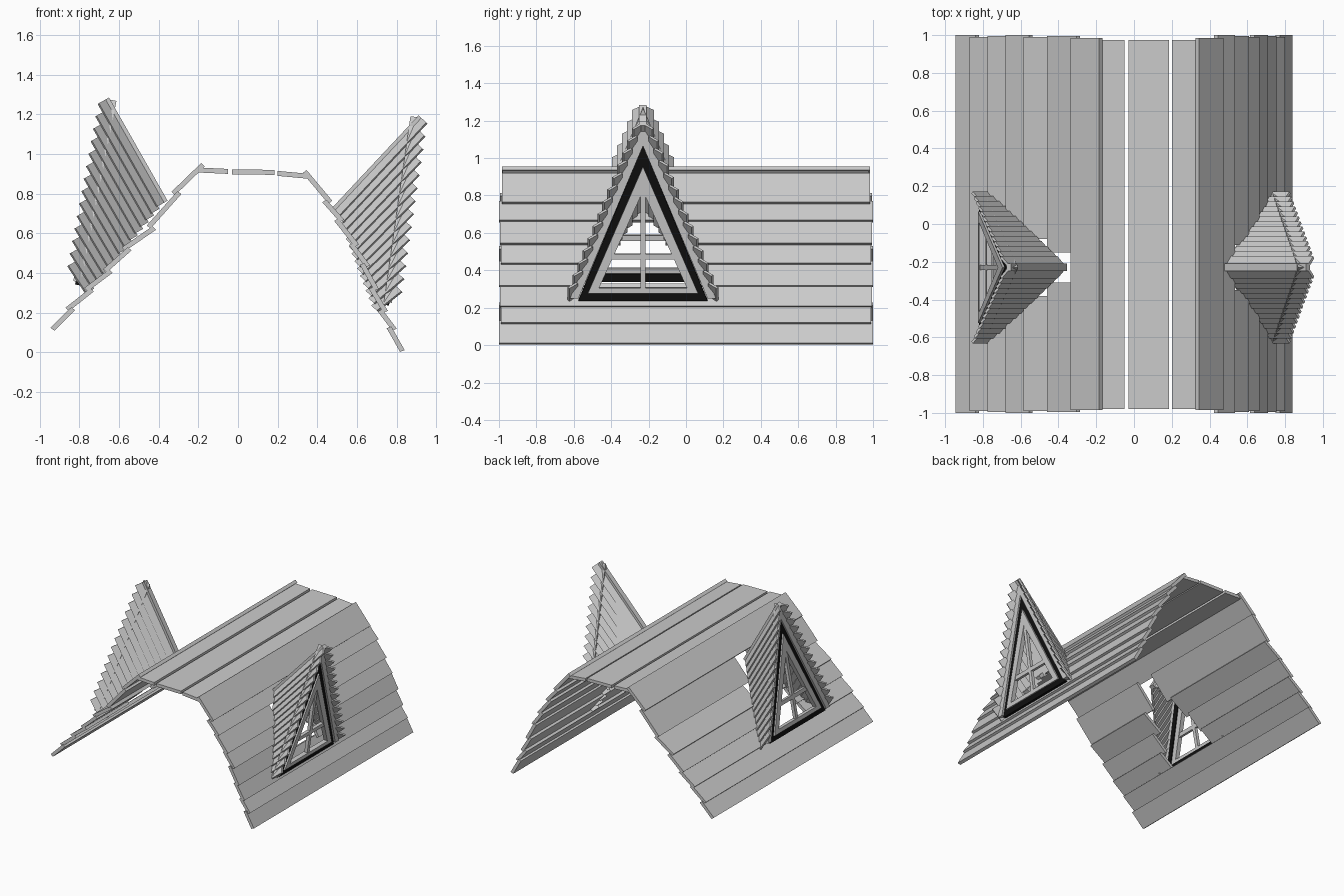
import bpy, bmesh
from mathutils import Vector as V

if "Cube" in bpy.data.objects:
    bpy.data.objects.remove(bpy.data.objects["Cube"])

YC = -0.23  # dormer centre line

black = bpy.data.materials.new("black_trim")
black.diffuse_color = (0.005, 0.005, 0.005, 1)
black.use_nodes = True
black.node_tree.nodes["Principled BSDF"].inputs["Base Color"].default_value = black.diffuse_color


def build(name, slabs, mat=None):
    """One object from many slabs; each slab is (outline, thickness vector)."""
    bm = bmesh.new()
    for pts, off in slabs:
        a = [bm.verts.new(p) for p in pts]
        b = [bm.verts.new(V(p) + off) for p in pts]
        bm.faces.new(a)
        bm.faces.new(b[::-1])
        for i in range(len(a)):
            j = (i + 1) % len(a)
            bm.faces.new((a[i], b[i], b[j], a[j]))
    bmesh.ops.recalc_face_normals(bm, faces=bm.faces)
    me = bpy.data.meshes.new(name)
    bm.to_mesh(me)
    bm.free()
    ob = bpy.data.objects.new(name, me)
    bpy.context.collection.objects.link(ob)
    if mat:
        me.materials.append(mat)
    return ob


def plank(lo, hi, y0, y1, n, t=0.025):
    pts = [V((lo.x, y0, lo.z)), V((lo.x, y1, lo.z)), V((hi.x, y1, hi.z)), V((hi.x, y0, hi.z))]
    return pts, -n * t


def roof_side(name, profile, gaps):
    """Lapped planks up one slope, split around the dormer opening."""
    P = [V((x, 0, z)) for x, z in profile]
    sx = 1 if P[0].x > 0 else -1
    slabs = []
    for i in range(len(P) - 1):
        d = (P[i + 1] - P[i]).normalized()
        n = V((sx * d.z, 0, abs(d.x)))
        hi = P[i + 1] + (d * 0.02 - n * 0.022 if i < len(P) - 2 else V())
        end = (1.0, 0.99, 0.995)[i % 3] if i < len(P) - 2 else 0.985
        if i in gaps:
            slabs += [plank(P[i], hi, -end, YC - gaps[i], n), plank(P[i], hi, YC + gaps[i], end, n)]
        else:
            slabs.append(plank(P[i], hi, -end, end, n))
    build(name, slabs)


# roof slopes
roof_side("right_roof_planks",
          [(.84, .012), (.80, .12), (.755, .21), (.71, .32), (.665, .44), (.61, .545),
           (.535, .67), (.475, .765), (.345, .92)], {3: .23, 4: .19, 5: .12})
roof_side("left_roof_planks",
          [(-.945, .125), (-.87, .225), (-.775, .325), (-.68, .42), (-.585, .53),
           (-.46, .64), (-.335, .81), (-.185, .955)], {2: .23, 3: .2, 4: .15, 5: .08})

# flat top planks
build("top_roof_planks", [plank(V((a, 0, za)), V((b, 0, zb)), -.98, .975, V((0, 0, 1)))
                          for a, za, b, zb in ((-.2, .932, -.05, .925), (-.03, .923, .185, .92),
                                               (.2, .915, .36, .9))])


def dormer(side, tip, back, low_front, low_rear, base, courses=14):
    T, B, LF, LR, W = (V((p[0], YC, p[1])) for p in (tip, back, low_front, low_rear, base))
    ridge = (T - B).normalized()
    up = V((-ridge.z, 0, ridge.x))
    if up.z < 0:
        up = -up

    # ridge board
    hw = V((0, .02, 0))
    build(side + "_dormer_ridge", [([T - hw, T + hw, B + hw, B - hw], -up * .03)])

    # lapped side boards running parallel to the ridge
    slabs = []
    for s in (-1, 1):
        y0, y1 = V((0, s * .015, 0)), V((0, s * .385, 0))
        D = (LF + LR) / 2 + y1 - (T + B) / 2 - y0
        e = D - ridge * D.dot(ridge)
        width = e.length / courses
        e.normalize()
        n = ridge.cross(e)
        if n.y * s < 0:
            n = -n
        for i in range(courses):
            t = i / courses
            F = (T + y0).lerp(LF + y1, t) - up * .015
            R = (B + y0).lerp(LR + y1, t) - up * .015
            drop = e * width * 1.25 + n * .014
            slabs.append(([F, R, R + drop, F + drop], -n * .014))
    build(side + "_dormer_boards", slabs)

    # triangular window, laid out in (y, height) on the leaning front
    H = T - W
    out = V((H.z, 0, -H.x)).normalized()
    if out.x * T.x < 0:
        out = -out

    def at(y, z, o=0):
        return W + V((0, y, 0)) + H * ((z - .25) / .94) + out * o

    def tri(hw, z0, z1):
        return [(-hw, z0), (0, z1), (hw, z0)]

    def ring(name, A, Bt, o, depth, base=True, mat=None):
        slabs = []
        for i, j in ((0, 1), (1, 2), (2, 0))[:3 if base else 2]:
            slabs.append(([at(*A[i], o), at(*A[j], o), at(*Bt[j], o), at(*Bt[i], o)], -out * depth))
        return build(name, slabs, mat)

    ring(side + "_dormer_gable_trim", tri(.39, .25, 1.18), tri(.345, .25, 1.06), 0, .04, False)
    ring(side + "_window_surround", tri(.345, .235, 1.06), tri(.29, .28, .94), -.012, .03, True, black)
    ring(side + "_window_frame", tri(.295, .275, .95), tri(.235, .305, .82), 0, .035)

    # glazing bars
    def bar(ya, yb, za, zb):
        return [at(ya, za, -.005), at(yb, za, -.005), at(yb, zb, -.005), at(ya, zb, -.005)], -out * .025
    build(side + "_window_bars", [bar(-.014, .014, .29, .83), bar(-.17, .17, .455, .485)])


dormer("right", (.91, 1.195), (.475, .73), (.775, .28), (.675, .21), (.775, .25))
dormer("left", (-.65, 1.285), (-.355, .765), (-.815, .405), (-.74, .295), (-.83, .36))
